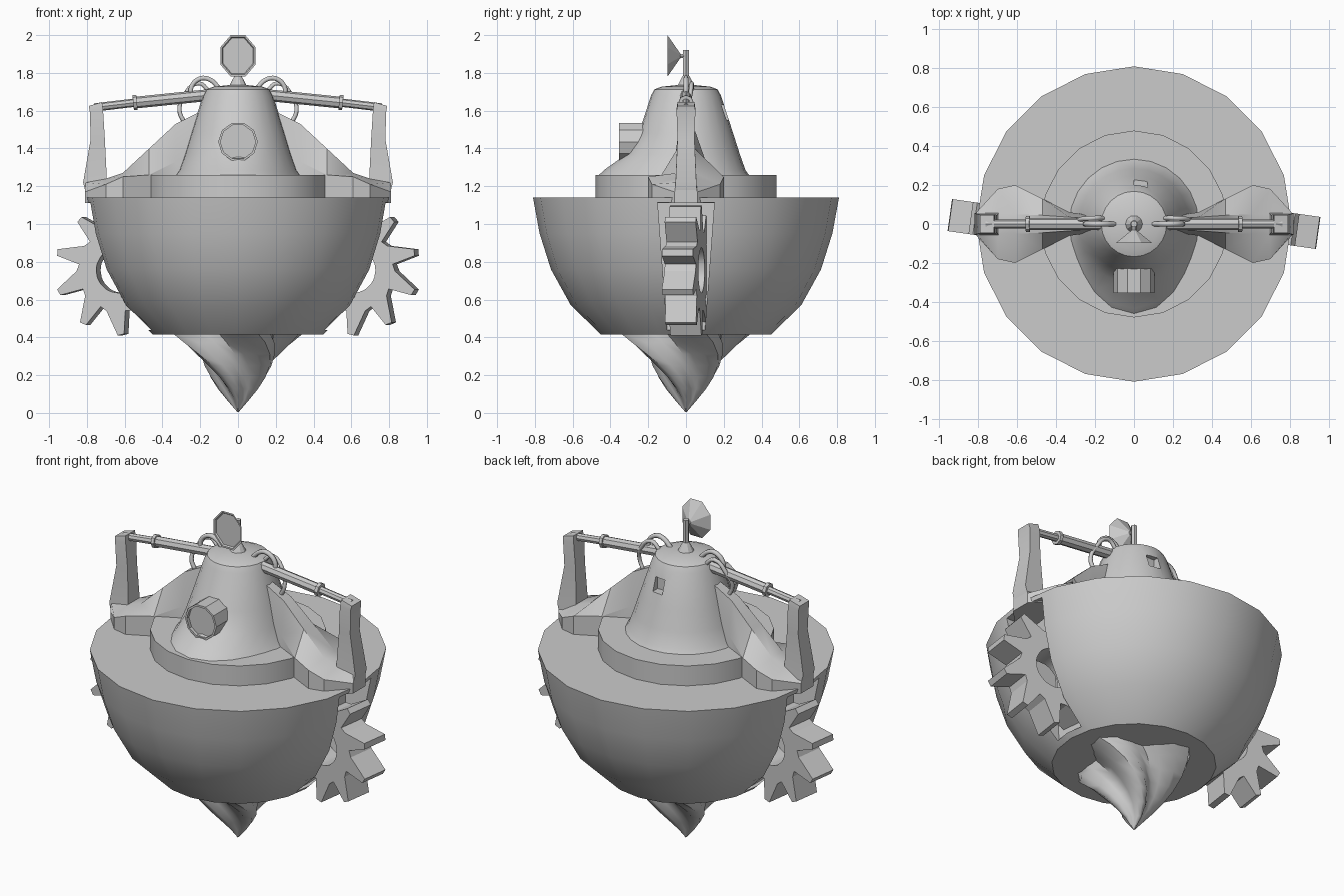
import bpy, bmesh, math
from mathutils import Vector, Matrix

if "Cube" in bpy.data.objects:
    bpy.data.objects.remove(bpy.data.objects["Cube"])


def finish(name, bm, angle=30):
    bmesh.ops.remove_doubles(bm, verts=bm.verts, dist=1e-5)
    bmesh.ops.recalc_face_normals(bm, faces=bm.faces)
    me = bpy.data.meshes.new(name)
    bm.to_mesh(me)
    bm.free()
    ob = bpy.data.objects.new(name, me)
    bpy.context.collection.objects.link(ob)
    shade(ob, angle)
    return ob


def shade(ob, angle):
    bpy.ops.object.select_all(action='DESELECT')
    ob.select_set(True)
    bpy.context.view_layer.objects.active = ob
    bpy.ops.object.shade_smooth_by_angle(angle=math.radians(angle))


def loft(name, rings, angle=30, closed=False):
    """Skin a list of equal-length rings; cap the ends or close the loop."""
    bm = bmesh.new()
    vs = [[bm.verts.new(p) for p in r] for r in rings]
    n = len(vs[0])
    pairs = list(zip(vs, vs[1:])) + ([(vs[-1], vs[0])] if closed else [])
    for a, b in pairs:
        for i in range(n):
            j = (i + 1) % n
            bm.faces.new((a[i], a[j], b[j], b[i]))
    if not closed:
        bm.faces.new(vs[0])
        bm.faces.new(vs[-1])
    return finish(name, bm, angle)


def circle(r, z, n=20, front=0):
    pts = []
    for i in range(n):
        a = 2 * math.pi * i / n
        c, s = math.cos(a), math.sin(a)
        q = r + front * max(0, -s) ** 4
        pts.append((q * c, q * s, z))
    return pts


def tube(name, p, q, r1, r2=None, n=8, angle=30, turn=0):
    p, q = Vector(p), Vector(q)
    rot = (q - p).to_track_quat('Z', 'Y').to_matrix() @ Matrix.Rotation(turn, 3, 'Z')
    ends = ((p, r1), (q, r1 if r2 is None else r2))
    return loft(name, [[c + rot @ Vector(v) for v in circle(r, 0, n)] for c, r in ends], angle)


def cut(ob, cutters, angle):
    for c in cutters:
        m = ob.modifiers.new("cut", 'BOOLEAN')
        m.operation, m.object, m.solver = 'DIFFERENCE', c, 'EXACT'
    dg = bpy.context.evaluated_depsgraph_get()
    me = bpy.data.meshes.new_from_object(ob.evaluated_get(dg))
    ob.modifiers.clear()
    ob.data = me
    for c in cutters:
        bpy.data.objects.remove(c)
    shade(ob, angle)


def hose(name, pts, r):
    cu = bpy.data.curves.new(name, 'CURVE')
    cu.dimensions, cu.bevel_depth, cu.bevel_resolution = '3D', r, 1
    cu.resolution_u = 4
    sp = cu.splines.new('BEZIER')
    sp.bezier_points.add(len(pts) - 1)
    for b, p in zip(sp.bezier_points, pts):
        b.co = p
        b.handle_left_type = b.handle_right_type = 'AUTO'
    bpy.context.collection.objects.link(bpy.data.objects.new(name, cu))


# Hull bowl with a tapered wheel slot each side
hull = loft("hull_bowl", [circle(r, z) for r, z in
            ((.45, .415), (.61, .57), (.715, .76), (.775, .95), (.81, 1.14))], 35)
slots = []
for s in (1, -1):
    slots.append(loft("slot_cutter", [[(s * .45, -h, z), (s * 1.1, -h, z), (s * 1.1, h, z), (s * .45, h, z)]
                                      for z, h in ((.44, .1), (1.115, .15))]))
cut(hull, slots, 35)

# Raised deck ring
loft("deck_ring", [circle(.48, 1.12), circle(.48, 1.26)])

# Bell shaped cabin, flared towards the front, with a small rear window recess
cabin = loft("cabin", [circle(r, z, 24, f) for r, z, f in (
    (.34, 1.25, .13), (.315, 1.285, .12), (.285, 1.37, .03), (.25, 1.48, 0),
    (.185, 1.68, 0), (.168, 1.712, 0), (.13, 1.727, 0), (.03, 1.737, 0))], 40)
window = loft("window_cutter", [[(.0, y, 1.55), (.07, y, 1.55), (.07, y, 1.63), (.0, y, 1.63)]
                                for y in (.17, .4)])
cut(cabin, [window], 40)

# Front porthole barrel with recessed face
barrel = []
for r, y in ((.105, -.15), (.105, -.355), (.093, -.355), (.093, -.335)):
    barrel.append([(x, y, 1.435 + z) for x, z, _ in circle(r, 0, 10)])
loft("porthole_barrel", barrel)

# Twisted drill with four flutes
drill = []
for k in range(8):
    t = k / 7
    z = .43 * (1 - t) + .005
    R = .37 * (1 - t) + .004
    ring = []
    for i in range(24):
        a = 2 * math.pi * i / 24
        q = R * (.80 + .20 * math.cos(4 * a))
        b = a + .25 + 1.5 * t
        ring.append((q * math.cos(b), q * math.sin(b), z))
    drill.append(ring)
loft("drill", drill, 50)

# Toothed drive wheels, each turned slightly about the vertical
prof = []
for k in range(10):
    a = math.radians(-20 + 36 * k)
    for r, da in ((.215, -.13), (.338, -.05), (.345, .05), (.225, .33)):
        prof.append((r, a + da))
for half, label in ((0, "right"), (math.pi, "left")):
    M = (Matrix.Rotation(half, 4, 'Z') @ Matrix.Translation((.62, 0, .755))
         @ Matrix.Rotation(math.radians(-8), 4, 'Z'))
    rings = []
    for y, hole in ((-.083, 0), (.083, 0), (.083, 1), (-.083, 1)):
        ring = []
        for r, a in prof:
            q = .12 if hole else r
            ring.append(M @ Vector((q * math.cos(a), y, q * math.sin(a))))
        rings.append(ring)
    loft(label + "_wheel", rings, 25, closed=True)

for s, label in ((1, "right"), (-1, "left")):
    # Buttress running from the cabin out to the wheel cover
    secs = []
    for x, zt, t, zs, h in ((.15, 1.62, .025, 1.5, .035), (.33, 1.53, .035, 1.33, .06),
                            (.47, 1.40, .045, 1.26, .13), (.61, 1.27, .05, 1.25, .20),
                            (.70, 1.24, .05, 1.21, .18), (.81, 1.22, .05, 1.17, .06)):
        secs.append([(s * x, -h, 1.11), (s * x, -h, zs), (s * x, -t, zt),
                     (s * x, t, zt), (s * x, h, zs), (s * x, h, 1.11)])
    loft(label + "_buttress", secs, 25)

    # Upright post
    loft(label + "_post", [[(s * a, -w, z), (s * b, -w, zb), (s * b, w, zb), (s * a, w, z)]
         for a, z, b, zb, w in ((.70, 1.15, .80, 1.14, .06), (.695, 1.25, .82, 1.22, .055),
                                (.705, 1.45, .78, 1.45, .045), (.715, 1.61, .785, 1.6, .05),
                                (.72, 1.645, .79, 1.625, .045))], 25)

    # Piston strut from post to cabin
    tube(label + "_piston_rod", (s * .76, 0, 1.617), (s * .5, 0, 1.648), .022)
    tube(label + "_piston_sleeve", (s * .55, 0, 1.642), (s * .13, 0, 1.685), .031)
    tube(label + "_piston_collar", (s * .555, 0, 1.642), (s * .535, 0, 1.644), .04)

    # Hoses looping over the cabin shoulder
    hose(label + "_upper_hose", [(s * .10, 0, 1.72), (s * .15, 0, 1.765), (s * .20, 0, 1.77),
                                 (s * .245, 0, 1.73), (s * .25, 0, 1.67)], .014)
    hose(label + "_lower_hose", [(s * .15, .03, 1.70), (s * .21, .03, 1.745), (s * .29, .02, 1.67),
                                 (s * .31, .0, 1.60), (s * .28, 0, 1.53)], .012)

# Antenna: base cone, mast, feed and octagonal dish
tube("antenna_base", (0, 0, 1.725), (0, 0, 1.785), .05, .018, 10)
tube("antenna_mast", (0, 0, 1.76), (0, 0, 1.92), .017, n=6)
tube("antenna_feed", (0, 0, 1.89), (0, -.06, 1.89), .012, n=6)
dish = []
for r, y in ((.012, -.03), (.11, -.098), (.1, -.098), (.094, -.09)):
    dish.append([(x * .92, y, 1.89 + z) for x, z, _ in
                 [(r * math.cos(a), r * math.sin(a), 0) for a in
                  [math.pi / 8 + math.pi / 4 * i for i in range(8)]]])
for ring in dish:
    ring[:] = [(x, y, 1.89 + (z - 1.89) * 1.08) for x, y, z in ring]
loft("antenna_dish", dish, 15)
